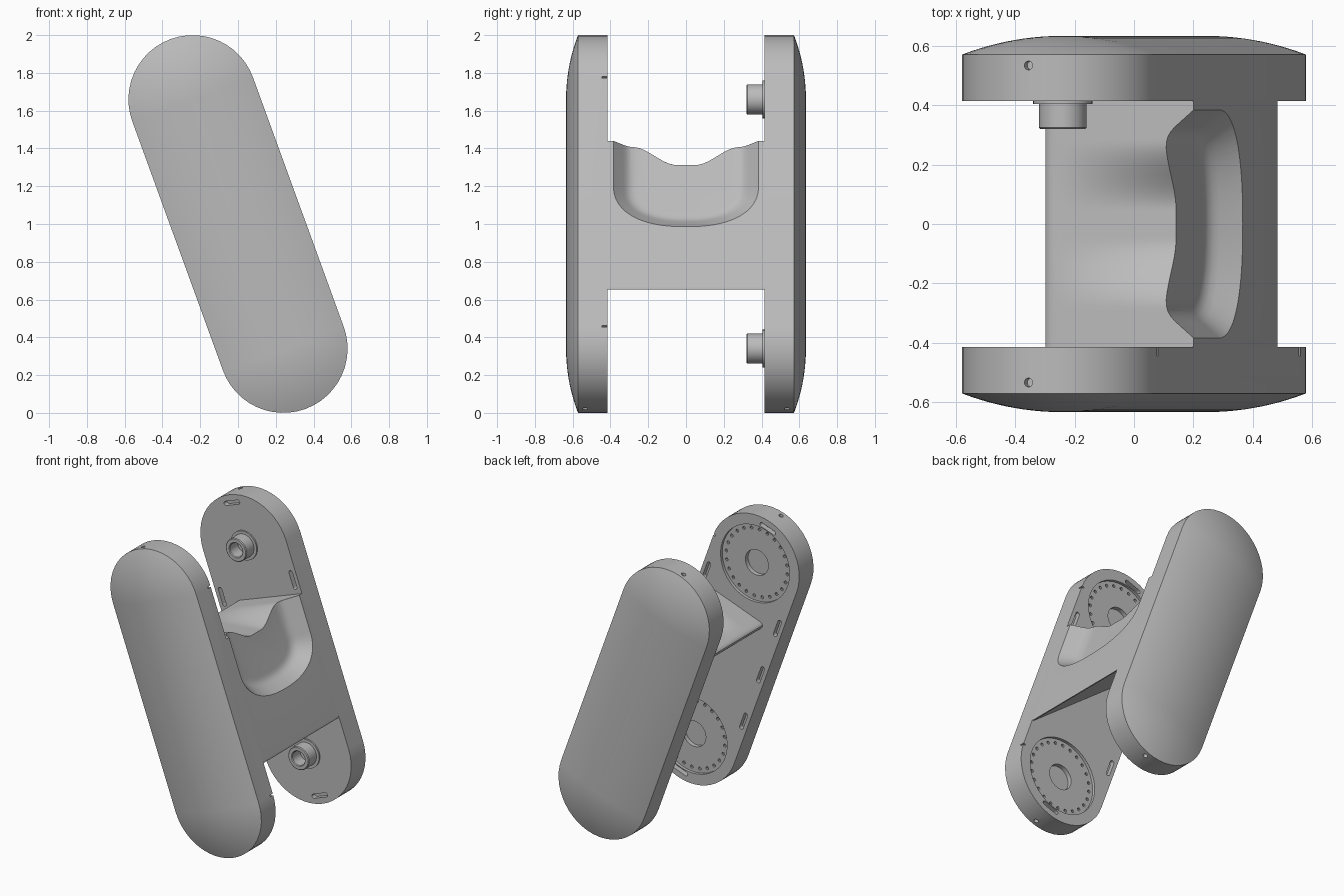
import bpy, bmesh, math
from mathutils import Matrix, Vector

cube = bpy.data.objects.get("Cube")
if cube:
    bpy.data.objects.remove(cube, do_unlink=True)

grey = bpy.data.materials.new("mid_grey")
grey.use_nodes = True
COLOUR = (0.5, 0.5, 0.5, 1)
grey.diffuse_color = COLOUR
grey.node_tree.nodes["Principled BSDF"].inputs["Base Color"].default_value = COLOUR

# Parts are built upright, then leaned over as a whole
LEAN = Matrix.Translation((0, 0, 1)) @ Matrix.Rotation(math.radians(-20), 4, 'Y')
HALF, RAD = 0.702, 0.34          # plate: half distance between end centres, end radius
INNER, RIM, CROWN = 0.415, 0.572, 0.635


def add_object(name, bm):
    bmesh.ops.recalc_face_normals(bm, faces=bm.faces)
    mesh = bpy.data.meshes.new(name)
    bm.to_mesh(mesh)
    bm.free()
    mesh.materials.append(grey)
    obj = bpy.data.objects.new(name, mesh)
    bpy.context.collection.objects.link(obj)
    return obj


def loft(bm, rings):
    """Skin closed rings of equal length and cap both ends."""
    rows = [[bm.verts.new(p) for p in ring] for ring in rings]
    n = len(rows[0])
    for a, b in zip(rows, rows[1:]):
        for i in range(n):
            bm.faces.new((a[i], a[(i + 1) % n], b[(i + 1) % n], b[i]))
    bm.faces.new(rows[0])
    bm.faces.new(rows[-1])


def stadium(r, half, y, cx=0, cz=0, across=False, seg=24):
    pts = []
    for side in (1, -1):
        for i in range(seg + 1):
            a = math.pi * i / seg + (0 if side > 0 else math.pi)
            u, v = r * math.cos(a), r * math.sin(a) + side * half
            pts.append((cx + v, y, cz - u) if across else (cx + u, y, cz + v))
    return pts


def drum(bm, r, y0, y1, cx, cz, seg=48):
    rings = [[(cx + r * math.cos(math.tau * i / seg), y, cz + r * math.sin(math.tau * i / seg))
              for i in range(seg)] for y in (y0, y1)]
    loft(bm, rings)


def cut(obj, bm):
    """Subtract a bmesh from an object and drop the cutter."""
    cutter = add_object("cutter", bm)
    cutter.hide_render = True
    mod = obj.modifiers.new("cut", 'BOOLEAN')
    mod.operation, mod.solver, mod.object = 'DIFFERENCE', 'EXACT', cutter
    dg = bpy.context.evaluated_depsgraph_get()
    dg.update()
    mesh = bpy.data.meshes.new_from_object(obj.evaluated_get(dg))
    obj.modifiers.clear()
    obj.data = mesh
    bpy.data.objects.remove(cutter, do_unlink=True)


def finish(obj, angle):
    obj.data.transform(LEAN)
    bpy.ops.object.select_all(action='DESELECT')
    obj.select_set(True)
    bpy.context.view_layer.objects.active = obj
    bpy.ops.object.shade_smooth_by_angle(angle=math.radians(angle))


# Side plates with domed outer faces
def make_plate(name, side):
    sag = CROWN - RIM
    ball = (RAD ** 2 + sag ** 2) / (2 * sag)
    rings = [stadium(RAD, HALF, side * INNER)]
    for k in range(12):
        r = RAD * (1 - k / 11.5)
        y = CROWN - ball + math.sqrt(ball ** 2 - r ** 2)
        rings.append(stadium(r, HALF, side * y))
    bm = bmesh.new()
    loft(bm, rings)
    plate = add_object(name, bm)

    # slots on the inner face, and a screw hole in each rounded end
    bm = bmesh.new()
    depths = [side * (INNER + d) for d in (-0.02, 0.035)]
    spots = [(0, e * (HALF + 0.285), True) for e in (1, -1)]
    spots += [(-0.3, t, False) for t in (0.38, 0, -0.38)] + [(0.3, 0.44, False)]
    for cx, cz, across in spots:
        loft(bm, [stadium(0.014, 0.05, y, cx, cz, across, 6) for y in depths])
    for end in (1, -1):
        bmesh.ops.create_cone(bm, cap_ends=True, segments=16, radius1=0.015, radius2=0.015,
                              depth=0.06, matrix=Matrix.Translation((0, side * 0.535, end * (HALF + RAD))))
    cut(plate, bm)
    return plate


front_plate = make_plate("front_plate", -1)
back_plate = make_plate("back_plate", 1)

# Front plate: round recesses, then a centre hole and a ring of pin holes in each
bm = bmesh.new()
for cz in (HALF, -HALF):
    drum(bm, 0.265, -INNER + 0.02, -INNER - 0.02, 0, cz, 64)
cut(front_plate, bm)
bm = bmesh.new()
for cz in (HALF, -HALF):
    drum(bm, 0.088, -INNER + 0.02, -INNER - 0.05, 0, cz)
    for i in range(24):
        a = math.tau * i / 24
        drum(bm, 0.011, -INNER + 0.02, -INNER - 0.035, 0.235 * math.cos(a), cz + 0.235 * math.sin(a), 8)
cut(front_plate, bm)

# Front plate: small notches on the edge of the straight side
bm = bmesh.new()
for cz in (HALF, -HALF):
    bmesh.ops.create_cube(bm, size=1, matrix=Matrix.Translation((RAD, -INNER, cz))
                          @ Matrix.Diagonal((0.03, 0.06, 0.012, 1)))
cut(front_plate, bm)

# Back plate: hollow hubs with a thin flange
for name, cz in (("upper_hub", HALF), ("lower_hub", -HALF)):
    bm = bmesh.new()
    profile = [(0.048, 0.41), (0.048, 0.325), (0.053, 0.32), (0.075, 0.32), (0.08, 0.325),
               (0.08, 0.405), (0.1, 0.405), (0.1, 0.42), (0.048, 0.42)]
    rows = [[bm.verts.new((r * math.cos(math.tau * i / 40), y, cz + r * math.sin(math.tau * i / 40)))
             for i in range(40)] for r, y in profile]
    for a, b in zip(rows, rows[1:]):
        for i in range(40):
            j = (i + 1) % 40
            bm.faces.new((a[i], a[j], b[j], b[i]))
    bm.faces.new(rows[0])
    finish(add_object(name, bm), 30)


# Wedge-shaped bridge with a sagging top
def rounded(p, corner, q, size, steps=6):
    c = Vector(corner)
    a, b = (c + (Vector(e) - c).normalized() * size for e in (p, q))
    for i in range(steps + 1):
        f = i / steps
        yield tuple(a * (1 - f) ** 2 + c * 2 * f * (1 - f) + b * f * f)


TOP, APEX, LOW = (RAD, 0.345), (-0.22, 0.345), (RAD, -0.505)


def section(y):
    pts = list(rounded(TOP, LOW, APEX, 0.03)) + list(rounded(LOW, APEX, TOP, 0.06))
    s0 = pts[-1][0]
    pts += [(s0 + (RAD - s0) * i / 14, APEX[1]) for i in range(1, 15)]
    f = min(1, max(0, (0.28 - abs(y)) / 0.23))
    dip = 0.1 * f * f * (3 - 2 * f)
    ring = []
    for k, (s, t) in enumerate(pts):
        drop = dip * max(0, (s - s0) / 0.4) if k >= 14 else 0
        ring.append((s, y, t - drop))
    return ring


bm = bmesh.new()
width = INNER + 0.003
loft(bm, [section(width * (i / 30 - 1)) for i in range(61)])
bridge = add_object("bridge", bm)


# Scooped bowl in the bridge, open at the top
def bowl_ring(s, inset):
    w, low, mid = 0.385 - inset, -0.139 + 0.9 * inset, 0.1
    pts = [(s, w, 0.6)]
    for i in range(41):
        a = math.pi * i / 40
        c = math.cos(a)
        pts.append((s, w * math.copysign(abs(c) ** 0.85, c), mid - (mid - low) * math.sin(a) ** 0.85))
    return pts + [(s, -w, 0.6)]


bm = bmesh.new()
loft(bm, [bowl_ring(s, k) for s, k in ((0.36, -0.015), (RAD, 0), (0.275, 0.055), (0.259, 0.071),
                                       (0.247, 0.09), (0.242, 0.11), (0.24, 0.13))])
cut(bridge, bm)

finish(front_plate, 14)
finish(back_plate, 14)
finish(bridge, 28)
